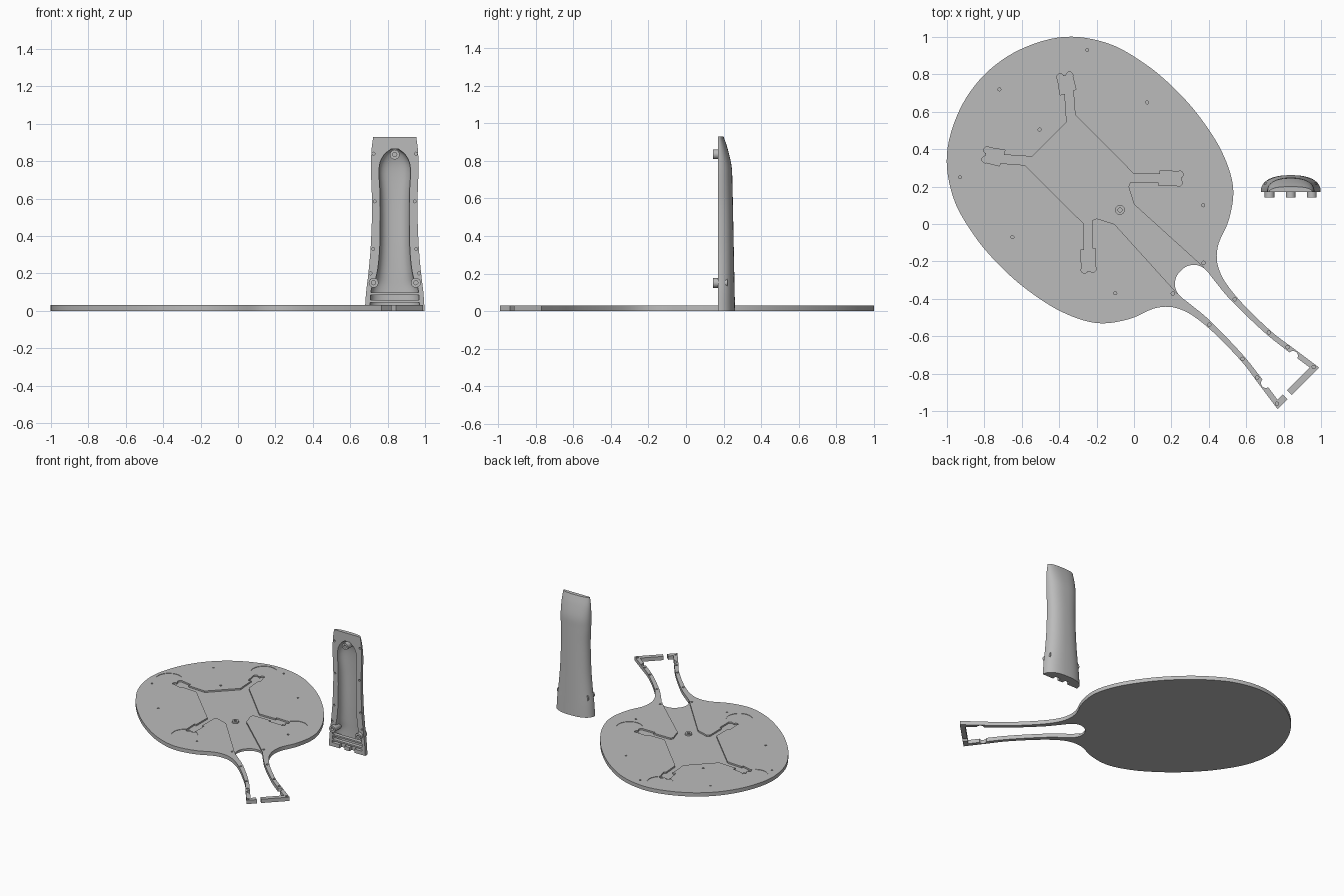
import bpy, bmesh, math
from mathutils import Vector, Matrix

cube = bpy.data.objects.get("Cube")
if cube:
    bpy.data.objects.remove(cube)

grey = bpy.data.materials.new("plain grey")
grey.use_nodes = True
COLOUR = (0.5, 0.5, 0.5, 1)
grey.diffuse_color = COLOUR
grey.node_tree.nodes["Principled BSDF"].inputs["Base Color"].default_value = COLOUR


def add_object(name, bm):
    bmesh.ops.recalc_face_normals(bm, faces=bm.faces)
    mesh = bpy.data.meshes.new(name)
    bm.to_mesh(mesh)
    bm.free()
    mesh.materials.append(grey)
    ob = bpy.data.objects.new(name, mesh)
    bpy.context.collection.objects.link(ob)
    return ob


def select(ob):
    bpy.ops.object.select_all(action='DESELECT')
    ob.select_set(True)
    bpy.context.view_layer.objects.active = ob


def cut(ob, cutter):
    select(ob)
    mod = ob.modifiers.new("cut", 'BOOLEAN')
    mod.operation, mod.solver, mod.object = 'DIFFERENCE', 'EXACT', cutter
    bpy.ops.object.modifier_apply(modifier=mod.name)
    bpy.data.objects.remove(cutter)


def smooth(ob, angle=35):
    select(ob)
    bpy.ops.object.shade_smooth_by_angle(angle=math.radians(angle))


def spline(points, steps=6):
    """Smooth open path through the points."""
    p = [Vector(q) for q in points]
    p = [2 * p[0] - p[1]] + p + [2 * p[-1] - p[-2]]
    out = []
    for a, b, c, d in zip(p, p[1:], p[2:], p[3:]):
        for i in range(steps):
            t = i / steps
            out.append(b + (c - a) * t / 2 + (2 * a - 5 * b + 4 * c - d) * t * t / 2
                       + (3 * b - a - 3 * c + d) * t ** 3 / 2)
    return out + [p[-2]]


def prism(name, points, z0, z1):
    bm = bmesh.new()
    face = bm.faces.new([bm.verts.new((p[0], p[1], z0)) for p in points])
    ext = bmesh.ops.extrude_face_region(bm, geom=[face])
    verts = [v for v in ext["geom"] if isinstance(v, bmesh.types.BMVert)]
    bmesh.ops.translate(bm, verts=verts, vec=(0, 0, z1 - z0))
    return add_object(name, bm)


def cylinder(name, start, end, r, sides=24):
    start, end = Vector(start), Vector(end)
    bm = bmesh.new()
    turn = (end - start).to_track_quat('Z', 'Y').to_matrix().to_4x4()
    bmesh.ops.create_cone(bm, cap_ends=True, segments=sides, radius1=r, radius2=r,
                          depth=(end - start).length,
                          matrix=Matrix.Translation((start + end) / 2) @ turn)
    return add_object(name, bm)


def box(name, low, high):
    return prism(name, [(low[0], low[1]), (high[0], low[1]), (high[0], high[1]),
                        (low[0], high[1])], low[2], high[2])


def along(u, v):
    """u runs down the paddle towards the handle end, v across it."""
    return ((u + v) / math.sqrt(2), (v - u) / math.sqrt(2))


def mirrored(half):
    """Full symmetric path from a half that starts on the paddle axis."""
    path = spline([(u, -v) for u, v in reversed(half)] + half[1:])
    return [along(*p) for p in path]


# Paddle plate with its handle frame
THICK, FLOOR = 0.03, 0.018
outline = [(-1.13, 0), (-1.09, .23), (-.97, .445), (-.78, .585), (-.56, .648), (-.35, .665),
           (-.15, .652), (.06, .605), (.233, .516), (.34, .38), (.403, .23), (.5, .146),
           (.663, .112), (.913, .112), (1.08, .134), (1.243, .157)]
opening = [(.354, 0), (.36, .04), (.39, .08), (.44, .098), (.52, .09), (.66, .078),
           (.9, .083), (1.07, .102), (1.207, .122)]
plate = prism("paddle_plate", mirrored(outline), 0, THICK)
cut(plate, prism("opening_cutter", mirrored(opening), -.1, .1))

# Gap in the end bar and notches in the frame walls
cut(plate, prism("gap_cutter", [along(u, v) for u, v in
                                ((1.18, -.082), (1.3, -.082), (1.3, -.05), (1.18, -.05))], -.1, .1))
for side in (-1, 1):
    x, y = along(1.1, side * .103)
    cut(plate, cylinder("notch_cutter", (x, y, -.1), (x, y, .1), .026))

# Sunken wiring channel with four arms
half = [(-.36, .545), (-.37, .695), (-.395, .69), (-.41, .785), (-.33, .80), (-.31, .72),
        (-.325, .715), (-.315, .585), (0, .267), (.14, .268), (.14, .285), (.25, .28),
        (.25, .205), (.13, .205), (.13, .222), (-.02, .222), (-.03, .2), (0, .105), (.37, -.23)]
channel = half + [(-y, -x) for x, y in reversed(half)]
cut(plate, prism("channel_cutter", channel, FLOOR, .1))

# Shallow sensor seats and wire holes, mirrored over the paddle axis
seats = [(-.385, .875), (.33, .237)]
wire_holes = [(-.395, .785), (-.345, .795), (.245, .265), (.24, .22)]
pin_holes = [(-.25, .93), (.07, .65), (.37, .1)]
for spots, r, z in ((seats, .095, .027), (wire_holes, .018, .016), (pin_holes, .008, .012)):
    for a, b in spots:
        for x, y in ((a, b), (-b, -a)):
            cut(plate, cylinder("hole_cutter", (x, y, z), (x, y, .1), r))
for d in (.505, .72):
    cut(plate, cylinder("hole_cutter", (-d, d, .012), (-d, d, .1), .008))

# Screw holes along the frame
for u, v in ((.41, .116), (.665, .096), (.92, .1), (1.046, .115), (1.22, .139)):
    for side in (-1, 1):
        x, y = along(u, side * v)
        cut(plate, cylinder("screw_cutter", (x, y, .008), (x, y, .1), .009))
smooth(plate)

# Centre post standing in the channel
post = cylinder("centre_post", (-.075, .075, .015), (-.075, .075, THICK), .026)
cut(post, cylinder("post_cutter", (-.075, .075, .02), (-.075, .075, .1), .011))
smooth(post)

# Grip shell standing upright
CX, FRONT = 0.838, 0.17


def loft(name, stations, front):
    """Domed sections (height, half width, depth) stacked upwards."""
    bm = bmesh.new()
    rings, n, power = [], 32, 2 / 2.4
    for z, w, h in spline(stations, 5):
        ring = [bm.verts.new((CX - w, front, z))] if front < FRONT else []
        for i in range(n + 1):
            a = math.pi * i / n
            c, s = math.cos(a), max(math.sin(a), 0)
            x = -math.copysign(abs(c) ** power, c) * w
            ring.append(bm.verts.new((CX + x, FRONT + h * (s if s > 1e-6 else 0) ** power, z)))
        if front < FRONT:
            ring.append(bm.verts.new((CX + w, front, z)))
        rings.append(ring)
    for low, high in zip(rings, rings[1:]):
        for i in range(len(low)):
            j = (i + 1) % len(low)
            bm.faces.new((low[i], low[j], high[j], high[i]))
    bm.faces.new(rings[0])
    bm.faces.new(rings[-1])
    return add_object(name, bm)


shell = loft("grip_shell", [(0, .160, .091), (.1, .153, .089), (.2, .141, .087), (.35, .128, .084),
                            (.55, .121, .08), (.68, .125, .077), (.77, .127, .073),
                            (.86, .124, .053), (.93, .115, .03)], FRONT)
cut(shell, loft("cavity_cutter", [(.03, .132, .077), (.12, .124, .077), (.2, .095, .075),
                                  (.35, .08, .072), (.6, .078, .069), (.76, .084, .062),
                                  (.83, .06, .045), (.865, .02, .025)], FRONT - .05))

# Cable notches in the shell's bottom wall
for x in (-.068, .02):
    cut(shell, box("notch_cutter", (CX + x, .1, -.1), (CX + x + .045, .2, .04)))

# Pin holes along the shell rim
for x, z in ((.113, .84), (.107, .585), (.115, .33), (.13, .2)):
    for side in (-1, 1):
        px = CX + side * x
        cut(shell, cylinder("pin_cutter", (px, .1, z), (px, FRONT + .012, z), .008, 12))
smooth(shell)

# Ledges that hold the board near the bottom of the shell
for i, z in enumerate((.045, .085)):
    box(("lower_ledge", "upper_ledge")[i], (CX - .135, FRONT, z), (CX + .13, .2, z + .012))

# Screw posts projecting from the shell's open side
for name, x, z, back in (("top_post", 0, .835, .21), ("right_post", -.113, .15, .222),
                         ("left_post", .113, .15, .222)):
    peg = cylinder(name, (CX + x, .143, z), (CX + x, back, z), .026)
    cut(peg, cylinder("peg_cutter", (CX + x, .1, z), (CX + x, .175, z), .011))
    smooth(peg)
